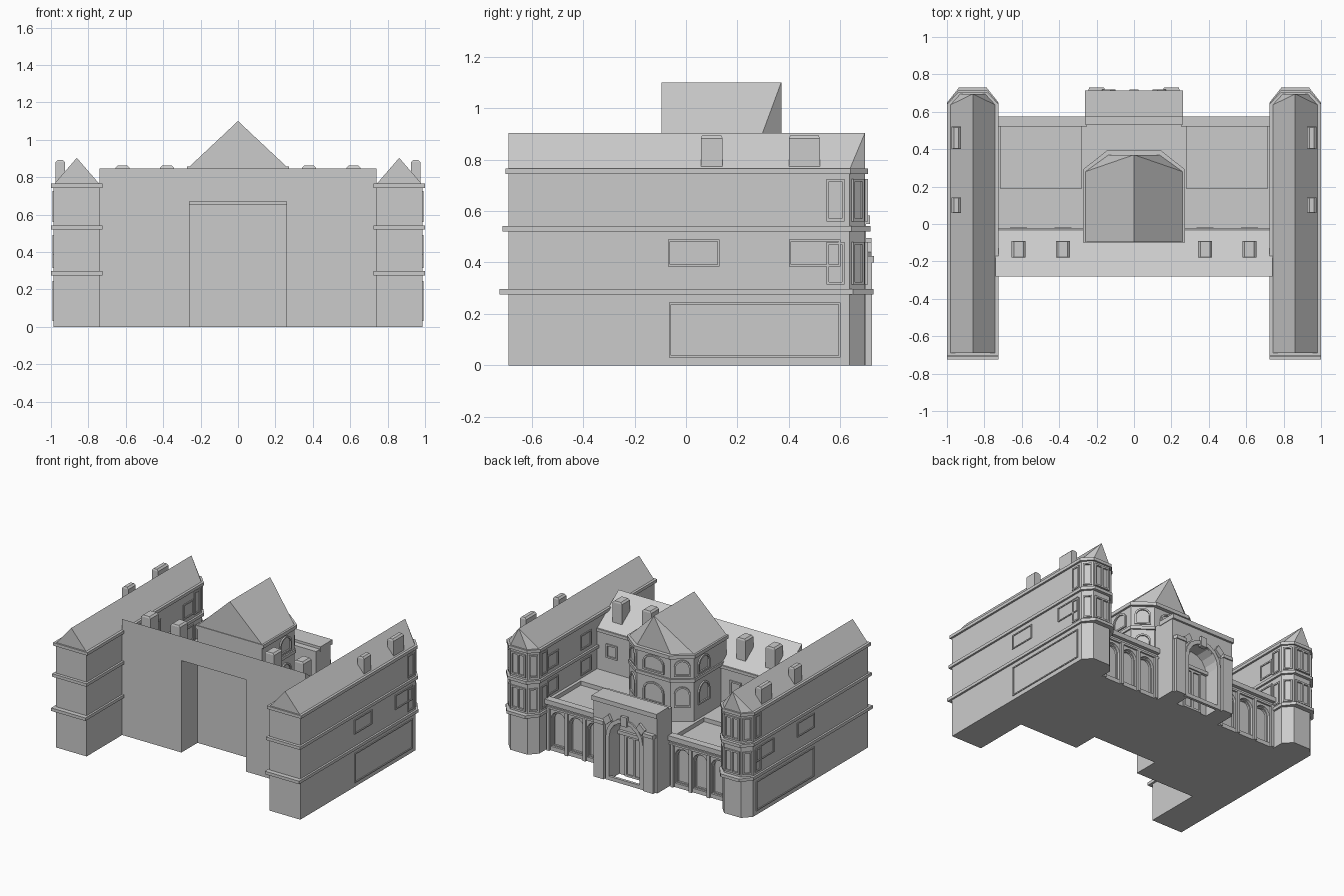
import bpy, bmesh, math
from mathutils import Matrix, Vector

if "Cube" in bpy.data.objects:
    bpy.data.objects.remove(bpy.data.objects["Cube"])

stone = bpy.data.materials.new("plain_grey_stone")
stone.diffuse_color = (0.6, 0.6, 0.6, 1)
stone.use_nodes = True
stone.node_tree.nodes["Principled BSDF"].inputs["Base Color"].default_value = stone.diffuse_color


def finish(name, bm):
    bmesh.ops.recalc_face_normals(bm, faces=bm.faces)
    me = bpy.data.meshes.new(name)
    bm.to_mesh(me)
    bm.free()
    ob = bpy.data.objects.new(name, me)
    bpy.context.collection.objects.link(ob)
    me.materials.append(stone)
    return ob


def hull(name, pts):
    bm = bmesh.new()
    for p in pts:
        bm.verts.new(p)
    bmesh.ops.convex_hull(bm, input=bm.verts)
    bmesh.ops.dissolve_limit(bm, angle_limit=0.01, verts=bm.verts, edges=bm.edges)
    return finish(name, bm)


def box(name, x0, x1, y0, y1, z0, z1):
    return hull(name, [(x, y, z) for x in (x0, x1) for y in (y0, y1) for z in (z0, z1)])


def slab(name, pts, z0, z1):
    return hull(name, [(x, y, z) for x, y in pts for z in (z0, z1)])


def outline(w, h, arch):
    # rectangle, or opening with a faceted arched head; origin at bottom centre
    if not arch:
        return [(-w / 2, 0), (w / 2, 0), (w / 2, h), (-w / 2, h)]
    r, rise = w / 2, min(w / 2, h * 0.45)
    return [(-r, 0), (r, 0)] + [(r * math.cos(a * math.pi / 8), h - rise + rise * math.sin(a * math.pi / 8))
                                for a in range(9)]


def place(x, y, z, facing):
    # local +y becomes the outward direction (degrees, 0 = +x)
    return Matrix.Translation((x, y, z)) @ Matrix.Rotation(math.radians(facing - 90), 4, 'Z')


def frame(name, x, y, z, facing, w, h, arch=False, t=0.012, d=0.01, bar=False):
    m = place(x, y, z, facing)
    outer = outline(w, h, arch)
    inner = [(a, b + t) for a, b in outline(w - 2 * t, h - 2 * t, arch)]
    bm = bmesh.new()
    loops = [[bm.verts.new(m @ Vector((a, yy, b))) for a, b in o]
             for o, yy in ((outer, -0.004), (outer, d), (inner, d), (inner, -0.004))]
    n = len(outer)
    for k in range(4):
        p, q = loops[k], loops[(k + 1) % 4]
        for i in range(n):
            j = (i + 1) % n
            bm.faces.new((p[i], p[j], q[j], q[i]))
    finish(name, bm)
    if bar:
        hull(name + "_mullion", [m @ Vector((a, b, c)) for a in (-t / 2, t / 2)
                                 for b in (-0.004, d) for c in (t / 2, h - t / 2)])


def niche(x, y, z, w, h, depth):
    # arched cutter going into a rear wall
    return hull("cutter", [(x + a, yy, z + b) for a, b in outline(w, h, True) for yy in (y - depth, y + 0.05)])


def cut(ob, cutters):
    for c in cutters:
        mod = ob.modifiers.new("cut", 'BOOLEAN')
        mod.operation, mod.solver, mod.object = 'DIFFERENCE', 'EXACT', c
    dg = bpy.context.evaluated_depsgraph_get()
    me = bpy.data.meshes.new_from_object(ob.evaluated_get(dg))
    ob.modifiers.clear()
    ob.data = me
    for c in cutters:
        bpy.data.objects.remove(c)


def plan(c, hw, y0, y1, cx, cy, ex=0.0, ey=0.0):
    # rectangle with its two rear corners cut off
    k = 0.4
    return [(c - hw - ex, y0 - ey), (c + hw + ex, y0 - ey), (c + hw + ex, y1 - cy + k * ey),
            (c + hw - cx + k * ex, y1 + ey), (c - hw + cx - k * ex, y1 + ey), (c - hw - ex, y1 - cy + k * ey)]


def gable(name, pts, c, y0, y1, z0, z1):
    hull(name, [(x, y, z0) for x, y in pts] + [(c, y0, z1), (c, y1, z1)])


def dormer(name, x, y, w, l, z0, z1):
    b = 0.012
    hull(name, [(x + i * w / 2, y + j * l / 2, z) for i in (-1, 1) for j in (-1, 1) for z in (z0, z1 - b)] +
         [(x + i * (w / 2 - b), y + j * (l / 2 - 0.004), z1) for i in (-1, 1) for j in (-1, 1)])


# side wings, mirrored
for s in (-1, 1):
    c = s * 0.862
    args = (c, 0.124, -0.69, 0.695, 0.055, 0.06)
    slab("wing_body", plan(*args), 0, 0.76)
    for z, e in ((0.275, 0.034), (0.52, 0.022), (0.743, 0.012)):
        slab("wing_band", plan(*args, 0.014, e), z, z + 0.022)
    gable("wing_roof", plan(*args), c, -0.69, 0.695, 0.76, 0.903)
    dormer("wing_dormer", s * 0.95, 0.10, 0.05, 0.085, 0.76, 0.893)
    dormer("wing_dormer", s * 0.95, 0.46, 0.05, 0.12, 0.76, 0.893)
    # outer and inner wall windows
    out, inn = (0, 180) if s > 0 else (180, 0)
    for y, z, w, h in ((0.03, 0.385, 0.2, 0.105), (0.5, 0.385, 0.2, 0.105), (0.267, 0.03, 0.665, 0.215)):
        frame("wing_outer_frame", s * 0.986, y, z, out, w, h, t=0.008, d=0.006)
    for y in (0.1, 0.48):
        for z in (0.57, 0.385):
            frame("wing_inner_frame", s * 0.738, y, z, inn, 0.12, 0.11, t=0.01, d=0.006)
    # bay windows at the rear end
    for z in (0.315, 0.56):
        frame("bay_window", c, 0.695, z, 90, 0.12, 0.165, d=0.012, bar=True)
        for k in (-1, 1):
            frame("bay_corner_window", c + k * 0.0965, 0.665, z, 90 - k * 47, 0.06, 0.165, t=0.01)
            frame("bay_side_window", c + k * 0.124, 0.58, z, 90 - k * 90, 0.07, 0.165, t=0.01, d=0.006)

# main range with a slope falling to the rear
main = hull("main_range", [(x, y, z) for x in (-0.74, 0.74)
                           for y, z in ((-0.28, 0), (-0.03, 0), (-0.03, 0.66), (-0.28, 0.845))])
cut(main, [box("cutter", -0.26, 0.26, -0.4, -0.095, -0.1, 0.67)])
for s in (-1, 1):
    box("main_eave", s * 0.26, s * 0.738, -0.05, -0.022, 0.64, 0.662)
    for x in (0.38, 0.617):
        dormer("main_dormer", s * x, -0.135, 0.075, 0.09, 0.66, 0.862)
        frame("main_window", s * x, -0.03, 0.47, 90, 0.09, 0.1)

# central tower
tw = (0, 0.26, -0.095, 0.37, 0.125, 0.09)
slab("tower_body", plan(*tw), 0, 0.84)
slab("tower_band", plan(*tw, 0.01, 0.012), 0.655, 0.678)
slab("tower_cornice", plan(*tw, 0.014, 0.005)[:2] + plan(*tw, 0.014, 0.026)[2:], 0.83, 0.856)
gable("tower_roof", plan(*tw), 0, -0.095, 0.37, 0.856, 1.1)
for z, h in ((0.47, 0.15), (0.695, 0.12)):
    frame("tower_window", 0, 0.37, z, 90, 0.17, h, True)
    for k in (-1, 1):
        frame("tower_corner_window", k * 0.1975, 0.325, z, 90 - k * 36, 0.11, h, True)
        frame("tower_side_window", k * 0.26, 0.17, z, 90 - k * 90, 0.13, h, True)

# low rear pavilions with sunken terraces and arcades
low = box("rear_pavilions", -0.74, 0.74, -0.05, 0.55, 0, 0.365)
cutters = []
for s in (-1, 1):
    cutters.append(box("cutter", s * 0.28, s * 0.715, 0.19, 0.52, 0.335, 0.5))
    cutters += [niche(s * x, 0.55, 0.03, 0.115, 0.26, 0.03) for x in (0.355, 0.5, 0.645)]
cut(low, cutters)
for s in (-1, 1):
    box("pavilion_cornice", s * 0.25, s * 0.738, 0.52, 0.575, 0.34, 0.375)
    box("pavilion_string_course", s * 0.25, s * 0.738, 0.545, 0.562, 0.305, 0.32)
    for x in (0.28, 0.4275, 0.5725, 0.72):
        box("arcade_pilaster", s * x - 0.011, s * x + 0.011, 0.545, 0.565, 0, 0.31)
    for x in (0.355, 0.5, 0.645):
        frame("arcade_frame", s * x, 0.525, 0.03, 90, 0.11, 0.255, True, t=0.008)

# entrance porch
porch = box("porch_wall", -0.258, 0.258, 0.53, 0.7, 0, 0.565)
cut(porch, [niche(0, 0.7, -0.02, 0.25, 0.46, 0.11)])
box("porch_parapet", -0.262, 0.262, 0.575, 0.715, 0.55, 0.583)
frame("porch_arch", 0, 0.695, 0, 90, 0.3, 0.47, True, t=0.028, d=0.016)
frame("door_frame", 0, 0.59, 0, 90, 0.15, 0.3, t=0.015, bar=True)
box("door_lintel", -0.125, 0.125, 0.58, 0.61, 0.3, 0.325)
box("keystone", -0.025, 0.025, 0.69, 0.72, 0.425, 0.495)
for s in (-1, 1):
    box("porch_pier", s * 0.16, s * 0.24, 0.69, 0.722, 0, 0.4)
    slab("pier_cap", [(s * 0.15, 0.69), (s * 0.25, 0.69), (s * 0.24, 0.73), (s * 0.16, 0.73)], 0.4, 0.425)
    hull("arch_shoulder", [(s * x, y, z) for y in (0.69, 0.72)
                           for x, z in ((0.10, 0.44), (0.145, 0.40), (0.17, 0.44), (0.125, 0.48))])
